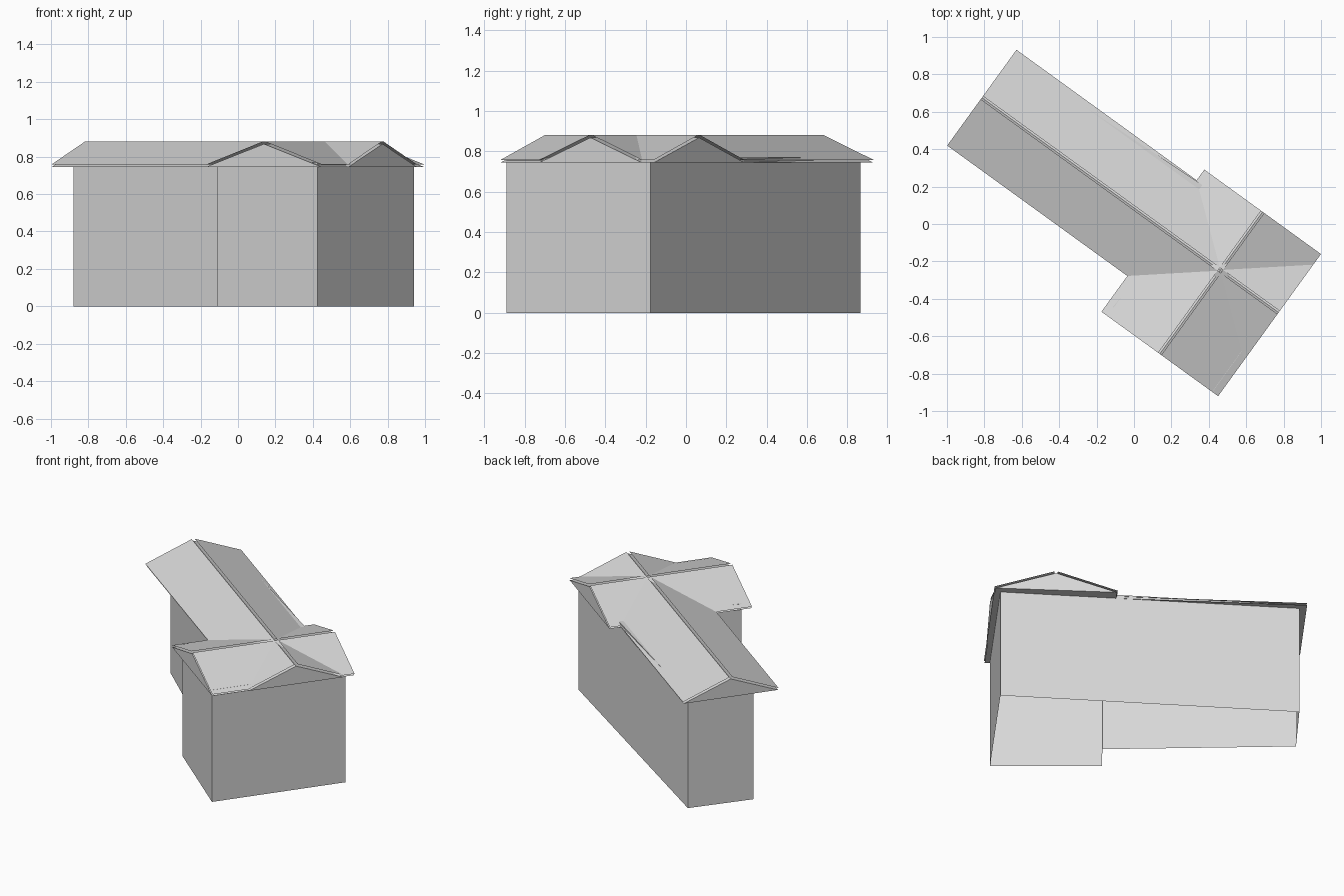
import bpy
import bmesh
import math
from mathutils import Matrix, Vector

cube = bpy.data.objects.get("Cube")
if cube:
    bpy.data.objects.remove(cube, do_unlink=True)

grey = bpy.data.materials.new("plain_grey")
grey.use_nodes = True
colour = (0.69, 0.69, 0.69, 1)
grey.diffuse_color = colour
grey.node_tree.nodes["Principled BSDF"].inputs["Base Color"].default_value = colour

TURN = math.radians(-35.9)   # direction of the long wing
EAVE, RIDGE = 0.745, 0.868   # roof core
LIFT = 0.012                 # covering sheets float this far above the core
RIDGE_GAP = 0.01             # half the slot left between the sheets
WALL_TOP = 0.77


def extrude(name, outline, offset, matrix=Matrix.Identity(4), open_base=False):
    """Extrude a closed outline along an offset, optionally without its base."""
    bm = bmesh.new()
    base = bm.faces.new([bm.verts.new(p) for p in outline])
    new = bmesh.ops.extrude_face_region(bm, geom=[base], use_keep_orig=True)["geom"]
    verts = [v for v in new if isinstance(v, bmesh.types.BMVert)]
    bmesh.ops.translate(bm, verts=verts, vec=Vector(offset))
    bmesh.ops.recalc_face_normals(bm, faces=bm.faces)
    if open_base:
        bmesh.ops.delete(bm, geom=[base], context='FACES_ONLY')
    finish(name, bm, matrix)


def sheet(name, corners, matrix):
    """One flat roof covering."""
    bm = bmesh.new()
    face = bm.faces.new([bm.verts.new(p) for p in corners])
    face.normal_update()
    if face.normal.z < 0:
        face.normal_flip()
    finish(name, bm, matrix)


def finish(name, bm, matrix):
    bm.transform(matrix)
    mesh = bpy.data.meshes.new(name)
    bm.to_mesh(mesh)
    bm.free()
    mesh.materials.append(grey)
    bpy.context.collection.objects.link(bpy.data.objects.new(name, mesh))


def gable_roof(name, start, end, centre, half, angle):
    """Triangular core with flush gables and two sheets open at the ridge."""
    place = Matrix.Rotation(angle, 4, 'Z') @ Matrix.Translation((0, centre, 0))
    inner = half - 0.005
    core = [(start, -inner, EAVE), (start, inner, EAVE), (start, 0, RIDGE)]
    extrude(name + "_roof_core", core, (end - start, 0, 0), place)
    for label, side in (("left", 1), ("right", -1)):
        low = (side * half, EAVE + LIFT)
        high = (side * RIDGE_GAP, RIDGE + LIFT)
        sheet(f"{name}_{label}_roof_sheet",
              [(start, *low), (end, *low), (end, *high), (start, *high)], place)


# Walls: one bent footprint with a single notch, open underneath
footprint = [(0.94, -0.175), (0.425, -0.89), (-0.112, -0.443),
             (0.023, -0.28), (-0.88, 0.522), (-0.62, 0.865)]
extrude("walls", [(x, y, 0) for x, y in footprint], (0, 0, WALL_TOP), open_base=True)

# Crossing roofs
gable_roof("long_wing", -1.055, 0.904, 0.07, 0.316, TURN)
gable_roof("cross_wing", -0.482, 0.456, -0.519, 0.385, TURN + math.pi / 2)
